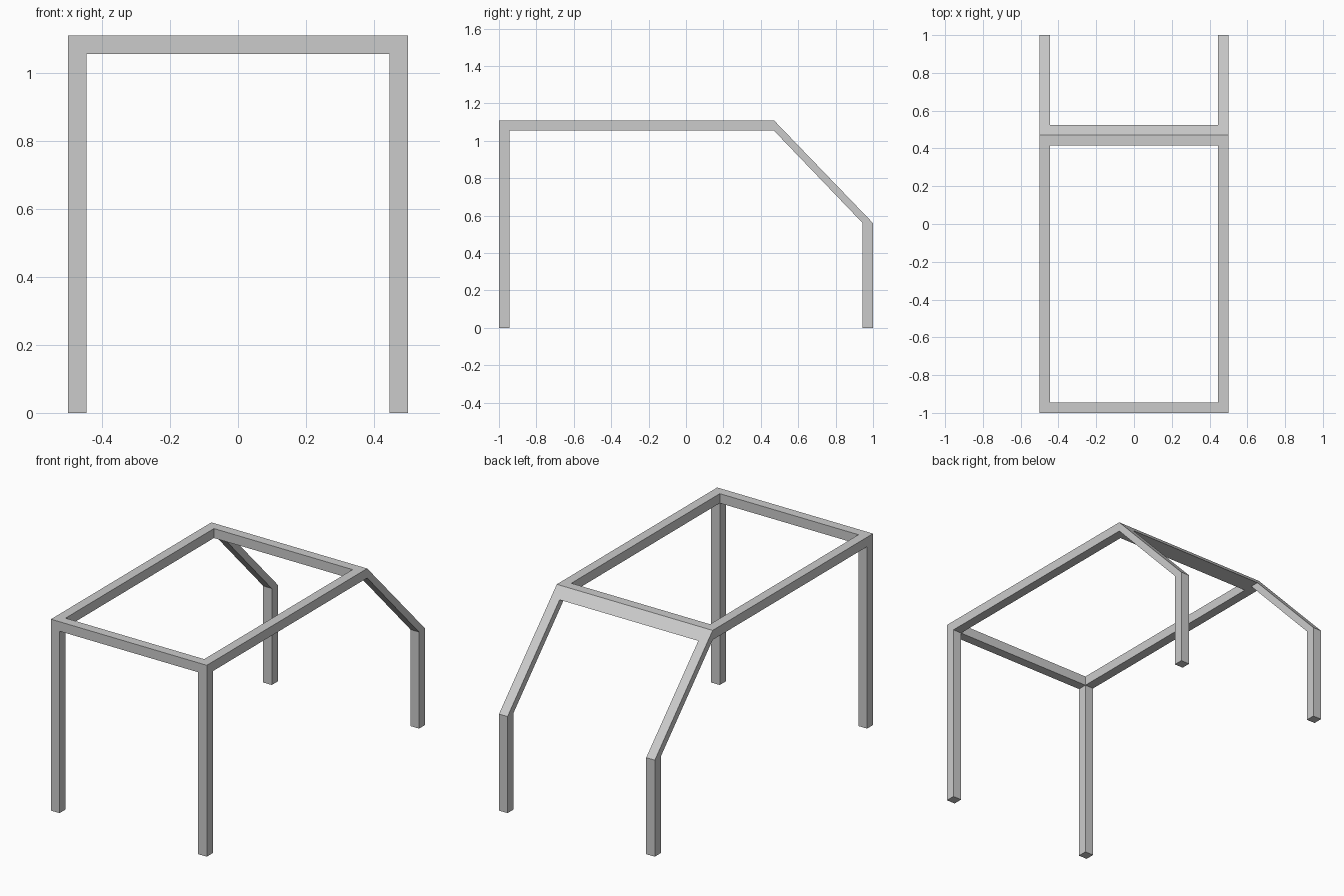
import bpy
import bmesh

cube = bpy.data.objects.get("Cube")
if cube:
    bpy.data.objects.remove(cube, do_unlink=True)

# Overall sizes
T = 0.055            # bar thickness
HALF_W = 0.5         # half width
FRONT, BACK = -1.0, 1.0
TOP = 1.11           # height of the roof
BEND = 0.47          # where the roof turns down
KNEE = 0.56          # where the slope meets the back leg

grey = bpy.data.materials.new("light grey")
grey.use_nodes = True
grey.diffuse_color = (0.6, 0.6, 0.6, 1)
grey.node_tree.nodes["Principled BSDF"].inputs["Base Color"].default_value = (0.6, 0.6, 0.6, 1)


def extrude_profile(name, profile, x0, x1):
    """Extrude a (y, z) outline along x."""
    bm = bmesh.new()
    face = bm.faces.new([bm.verts.new((x0, y, z)) for y, z in profile])
    ext = bmesh.ops.extrude_face_region(bm, geom=[face])
    moved = [v for v in ext["geom"] if isinstance(v, bmesh.types.BMVert)]
    bmesh.ops.translate(bm, verts=moved, vec=(x1 - x0, 0, 0))
    bmesh.ops.recalc_face_normals(bm, faces=bm.faces)
    mesh = bpy.data.meshes.new(name)
    bm.to_mesh(mesh)
    bm.free()
    mesh.materials.append(grey)
    obj = bpy.data.objects.new(name, mesh)
    bpy.context.collection.objects.link(obj)
    return obj


# Side frames: front leg, roof rail, sloped brace and short back leg in one outline
side = [
    (FRONT, 0), (FRONT, TOP), (BEND, TOP), (BACK, KNEE), (BACK, 0),
    (BACK - T, 0), (BACK - T, KNEE), (BEND, TOP - T), (FRONT + T, TOP - T), (FRONT + T, 0),
]
inner = HALF_W - T
extrude_profile("left_side_frame", side, inner, HALF_W)
extrude_profile("right_side_frame", side, -HALF_W, -inner)

# Front cross beam
extrude_profile("front_beam", [
    (FRONT, TOP - T), (FRONT, TOP), (FRONT + T, TOP), (FRONT + T, TOP - T),
], -inner, inner)

# Back cross beam, its rear face following the slope
slope_run = T * (BACK - BEND) / (TOP - KNEE)
extrude_profile("back_beam", [
    (BEND - T, TOP - T), (BEND - T, TOP), (BEND, TOP), (BEND + slope_run, TOP - T),
], -inner, inner)
